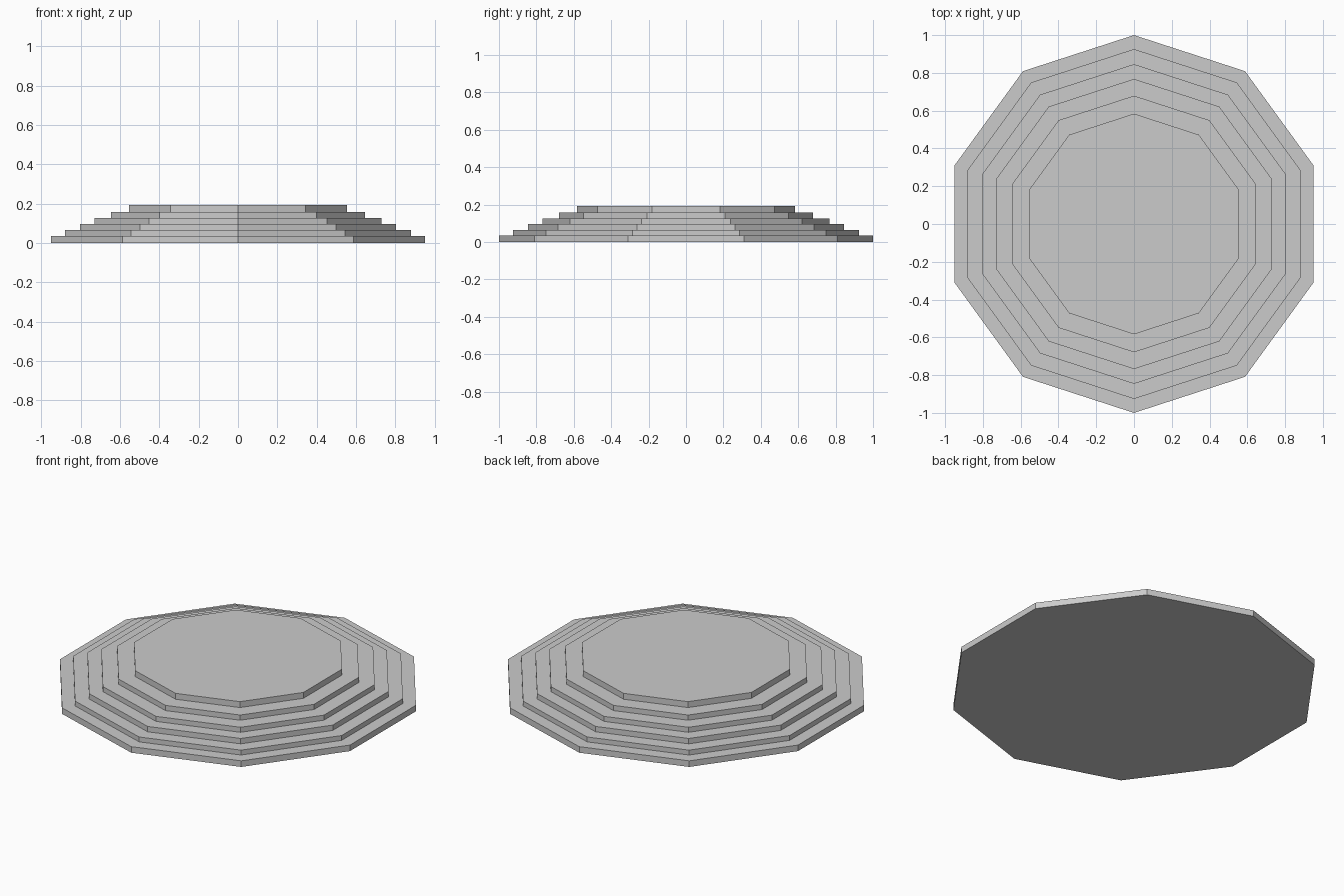
import bpy, bmesh
from math import sin, cos, tau

if "Cube" in bpy.data.objects:
    bpy.data.objects.remove(bpy.data.objects["Cube"])

SIDES = 10
# (corner radius, top height) of each step, bottom to top
STEPS = [(1.0, 0.036), (0.926, 0.065), (0.846, 0.097),
         (0.768, 0.127), (0.679, 0.158), (0.584, 0.193)]

bm = bmesh.new()


def ring(radius, z):
    # corners point along +y and -y
    return [bm.verts.new((radius * sin(tau * i / SIDES), -radius * cos(tau * i / SIDES), z))
            for i in range(SIDES)]


# Risers and treads as one stepped skin
rings, base = [], 0.0
for radius, top in STEPS:
    rings += [ring(radius, base), ring(radius, top)]
    base = top
for low, high in zip(rings, rings[1:]):
    for i in range(SIDES):
        j = (i + 1) % SIDES
        bm.faces.new((low[i], low[j], high[j], high[i]))

# Underside and top floor
bm.faces.new(rings[0][::-1])
bm.faces.new(rings[-1])
bmesh.ops.recalc_face_normals(bm, faces=bm.faces)

mesh = bpy.data.meshes.new("stepped_platform")
bm.to_mesh(mesh)
bm.free()
bpy.context.collection.objects.link(bpy.data.objects.new("stepped_platform", mesh))
